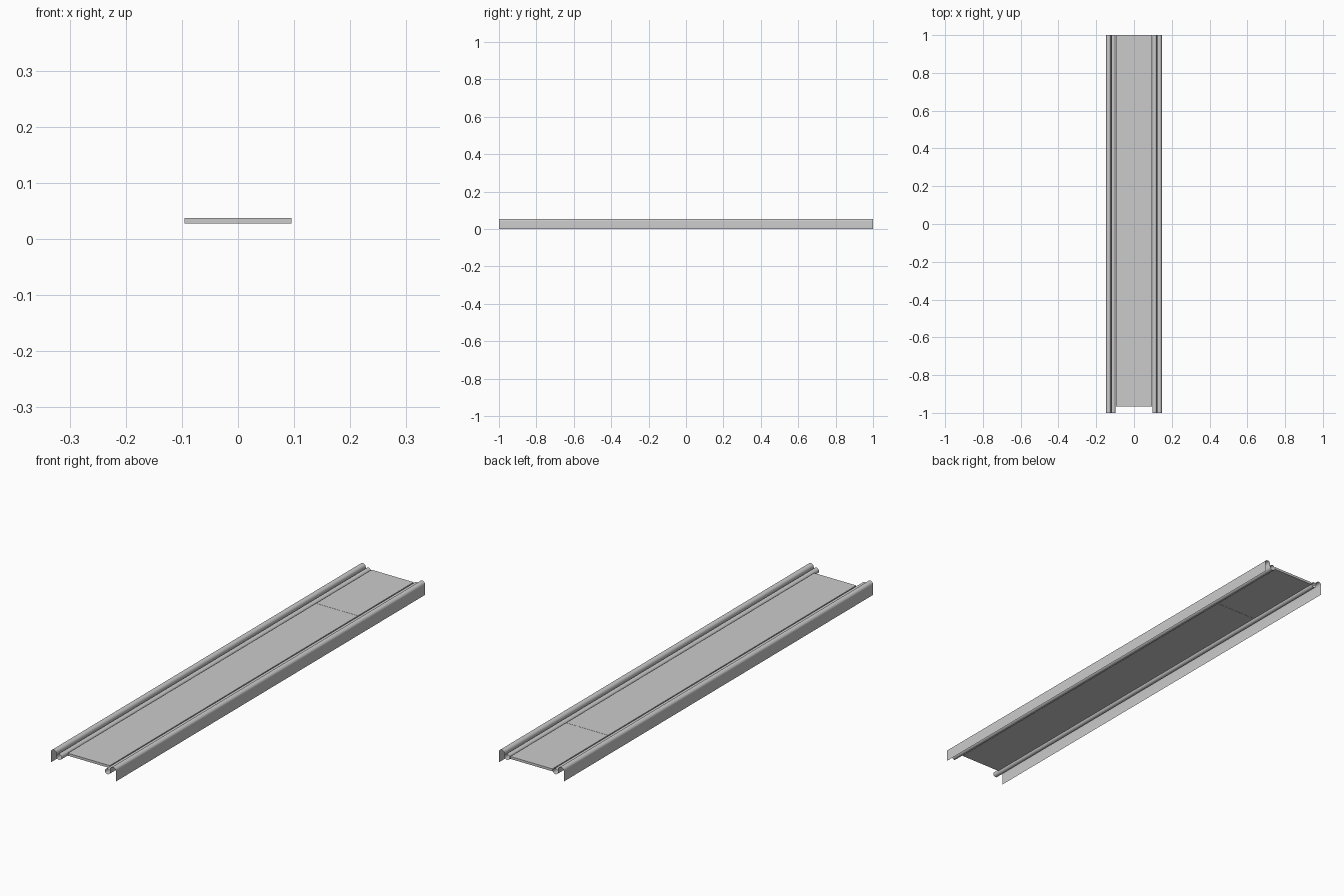
import bpy, bmesh, math

if "Cube" in bpy.data.objects:
    bpy.data.objects.remove(bpy.data.objects["Cube"])

HALF = 1.0
DOME_R, DOME_X, DOME_Z = 0.0125, 0.1345, 0.0425
BEAD_R, BEAD_X, BEAD_Z = 0.0115, 0.1095, 0.0315


def arc(cx, cz, r, a0, a1, n):
    pts = []
    for i in range(n + 1):
        a = math.radians(a0 + (a1 - a0) * i / n)
        pts.append((cx + r * math.cos(a), cz + r * math.sin(a)))
    return pts


# Open sheet profile: outer wall, domed top, rolled inner bead
profile = [(DOME_X + DOME_R, 0.0)]
profile += arc(DOME_X, DOME_Z, DOME_R, 0, 180, 16)
profile += arc(BEAD_X, BEAD_Z, BEAD_R, 0, -330, 28)


def make_rail(name, side):
    bm = bmesh.new()
    rows = [[bm.verts.new((side * x, y, z)) for x, z in profile]
            for y in (-HALF, HALF)]
    for i in range(len(profile) - 1):
        quad = [rows[0][i], rows[1][i], rows[1][i + 1], rows[0][i + 1]]
        # Keep normals facing outward on both sides
        bm.faces.new(quad[::-1] if side > 0 else quad)
    bm.normal_update()
    if bm.faces[:][0].normal.x * side < 0:
        bmesh.ops.reverse_faces(bm, faces=bm.faces[:])
    mesh = bpy.data.meshes.new(name)
    bm.to_mesh(mesh)
    bm.free()
    obj = bpy.data.objects.new(name, mesh)
    bpy.context.collection.objects.link(obj)
    bpy.ops.object.select_all(action='DESELECT')
    obj.select_set(True)
    bpy.context.view_layer.objects.active = obj
    bpy.ops.object.shade_smooth_by_angle(angle=math.radians(40))


def make_panel(name, y0, y1):
    bpy.ops.mesh.primitive_cube_add(size=1, location=(0, (y0 + y1) / 2, 0.033))
    obj = bpy.context.object
    obj.name = name
    obj.scale = (0.19, y1 - y0, 0.010)
    bpy.ops.object.transform_apply(location=False, rotation=False, scale=True)


# Side rails
make_rail("left_rail", -1)
make_rail("right_rail", 1)

# Flat deck in two lengths with a hairline seam
make_panel("front_panel", -0.965, 0.6395)
make_panel("back_panel", 0.6405, 1.0)
